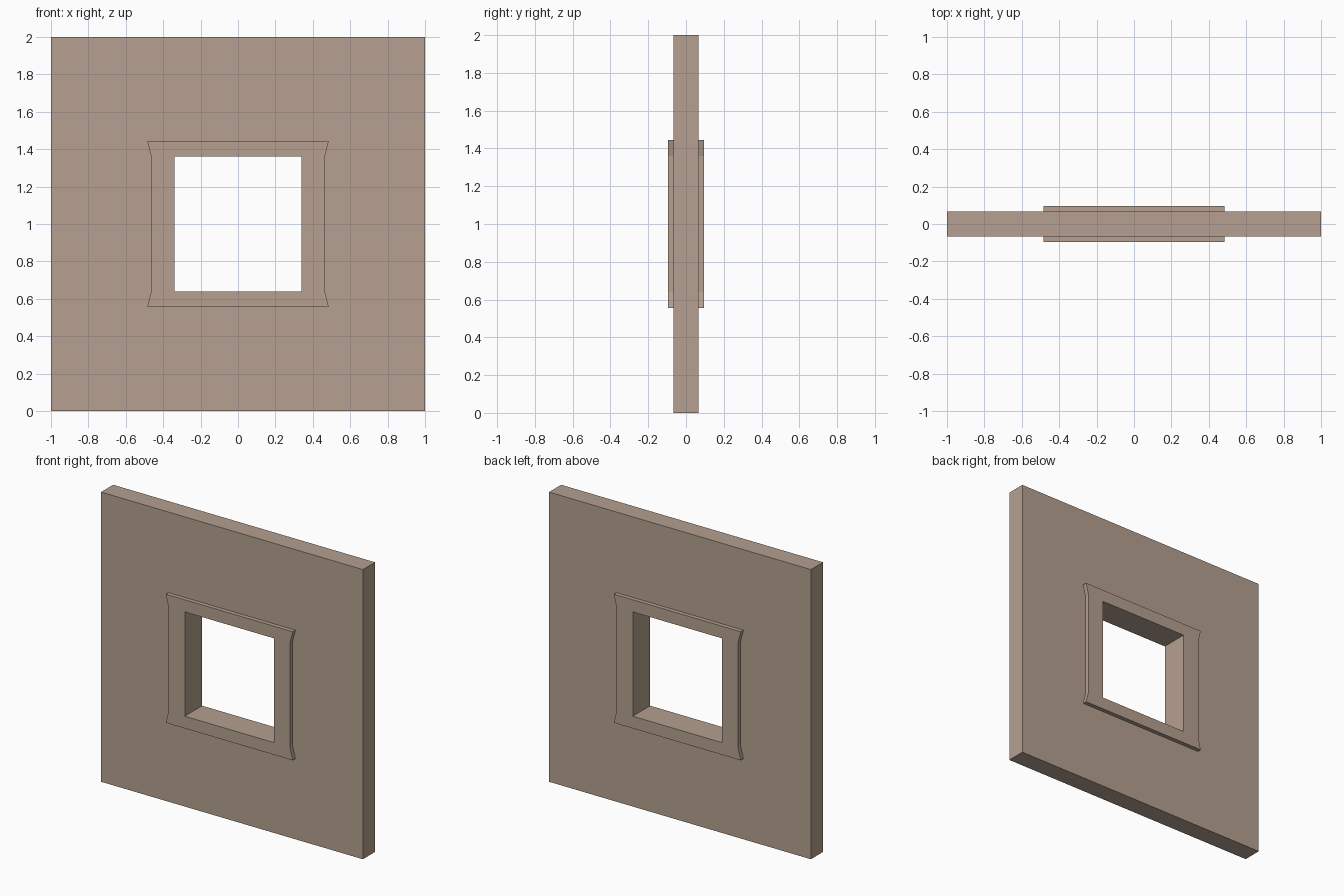
import bpy, bmesh, math
from mathutils import Matrix

if "Cube" in bpy.data.objects:
    bpy.data.objects.remove(bpy.data.objects["Cube"])

plaster = bpy.data.materials.new("warm_plaster")
plaster.diffuse_color = (0.462, 0.352, 0.279, 1)
plaster.use_nodes = True
plaster.node_tree.nodes["Principled BSDF"].inputs["Base Color"].default_value = plaster.diffuse_color


def rect(hw, z0, z1):
    return [(-hw, z0), (hw, z0), (hw, z1), (-hw, z1)]


def pierced_slab(name, outline, opening, half_depth):
    """Extrude an outline with an opening along y, as a clean mesh."""
    curve = bpy.data.curves.new(name + "_profile", 'CURVE')
    curve.dimensions = '2D'
    curve.fill_mode = 'BOTH'
    curve.extrude = half_depth
    for pts in (outline, opening):
        sp = curve.splines.new('POLY')
        sp.points.add(len(pts) - 1)
        for p, (x, z) in zip(sp.points, pts):
            p.co = (x, z, 0, 1)
        sp.use_cyclic_u = True
    temp = bpy.data.objects.new(name + "_temp", curve)
    bpy.context.collection.objects.link(temp)
    deps = bpy.context.evaluated_depsgraph_get()
    mesh = bpy.data.meshes.new_from_object(temp.evaluated_get(deps))
    bpy.data.objects.remove(temp)
    bpy.data.curves.remove(curve)

    # stand upright, weld and orient
    bm = bmesh.new()
    bm.from_mesh(mesh)
    bm.transform(Matrix.Rotation(math.pi / 2, 4, 'X'))
    bmesh.ops.remove_doubles(bm, verts=bm.verts, dist=1e-4)
    bmesh.ops.recalc_face_normals(bm, faces=bm.faces)
    for f in bm.faces:
        f.smooth = False
        f.material_index = 0
    bm.to_mesh(mesh)
    bm.free()
    mesh.name = name
    mesh.materials.clear()
    mesh.materials.append(plaster)
    obj = bpy.data.objects.new(name, mesh)
    bpy.context.collection.objects.link(obj)
    return obj


# Frame outline: straight sides, flared out at the head and sill
right = [(0.485, 0.556), (0.464, 0.64), (0.464, 1.36), (0.485, 1.444)]
frame_outline = right + [(-x, z) for x, z in reversed(right)]

# Wall panel, cut to receive the frame
pierced_slab("wall", rect(1, 0, 2), frame_outline, 0.066)

# Window surround, proud of the wall on both faces
pierced_slab("window_frame", frame_outline, rect(0.34, 0.64, 1.36), 0.095)
